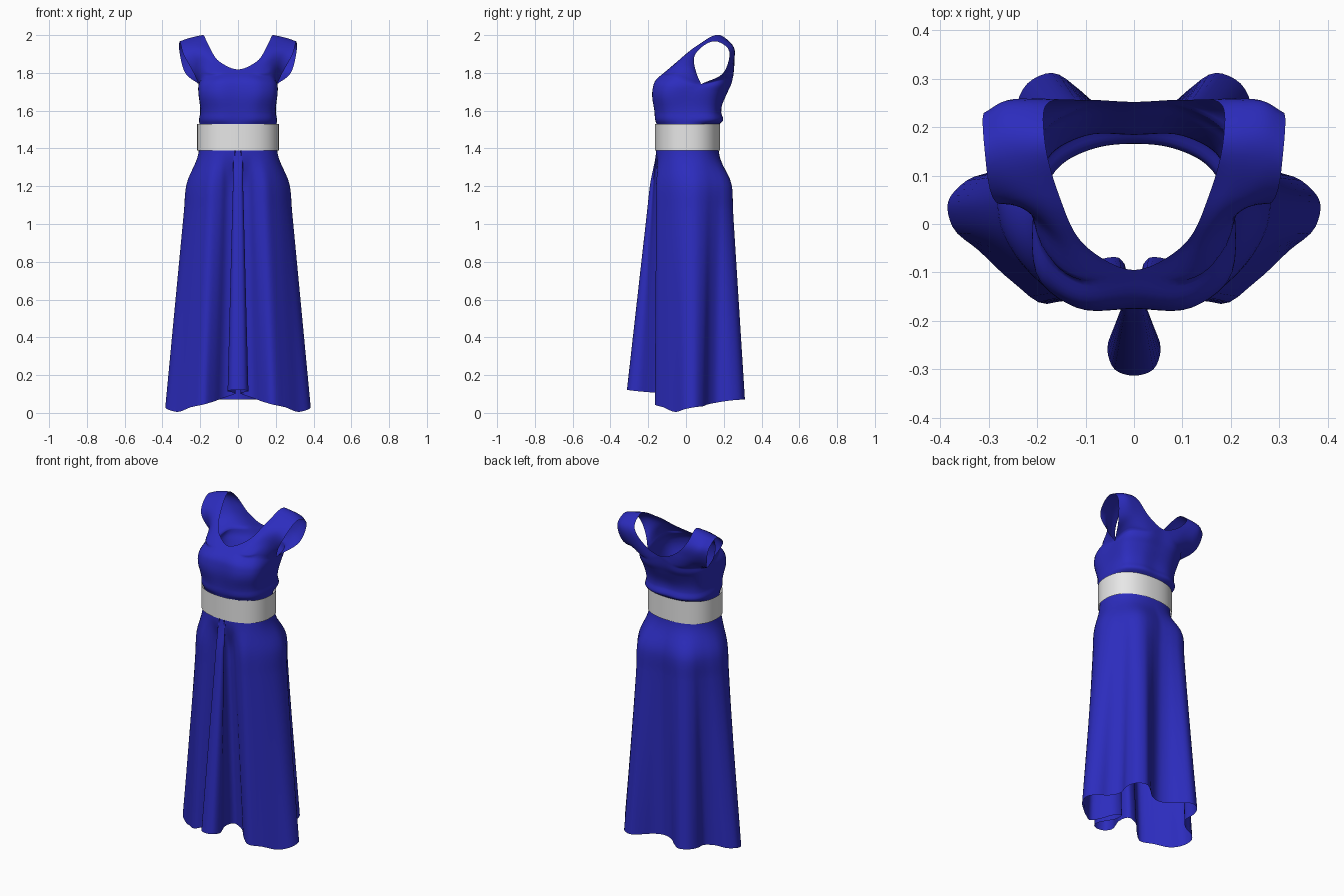
import bpy, bmesh, math
from mathutils import Vector

if "Cube" in bpy.data.objects:
    bpy.data.objects.remove(bpy.data.objects["Cube"])


def material(name, color):
    m = bpy.data.materials.new(name)
    m.diffuse_color = (*color, 1)
    m.use_nodes = True
    m.node_tree.nodes["Principled BSDF"].inputs["Base Color"].default_value = m.diffuse_color
    return m


BLUE = material("royal blue cloth", (0.025, 0.025, 0.51))
GREY = material("pale grey belt", (0.8, 0.8, 0.8))


def spline(points, n, symmetry=0.0):
    """Smooth curve through the points, n samples per span.
    symmetry 1 makes the ends cross the mirror plane smoothly."""
    p = [Vector(q) for q in points]

    def ghost(a, b):
        mirrored = Vector((2 * a.x - b.x, b.y, b.z))
        return (2 * a - b).lerp(mirrored, symmetry)

    p = [ghost(p[0], p[1])] + p + [ghost(p[-1], p[-2])]
    h = [max((b - a).length, 1e-5) for a, b in zip(p, p[1:])]
    slope = [None] + [((p[i + 1] - p[i]) / h[i] * h[i - 1] + (p[i] - p[i - 1]) / h[i - 1] * h[i])
                      / (h[i] + h[i - 1]) for i in range(1, len(p) - 1)]
    out = []
    for i in range(1, len(p) - 2):
        for k in range(n):
            t = k / n
            out.append(p[i] * (2*t**3 - 3*t*t + 1) + p[i + 1] * (3*t*t - 2*t**3)
                       + slope[i] * h[i] * (t**3 - 2*t*t + t) + slope[i + 1] * h[i] * (t**3 - t*t))
    return out + [p[-2].copy()]


def loft(rows, n, neck=False):
    """Grid whose columns run smoothly through matching points of the rows."""
    last = len(rows[0]) - 1
    cols = [spline(c, n, (1 - j / last) if neck else 0) for j, c in enumerate(zip(*rows))]
    return [list(r) for r in zip(*cols)]


def cloth(name, grids, mat):
    """Half of a part made of point grids, mirrored across x."""
    bm = bmesh.new()
    for g in grids:
        v = [[bm.verts.new(p) for p in row] for row in g]
        for a, b in zip(v, v[1:]):
            for j in range(len(a) - 1):
                bm.faces.new((a[j], a[j + 1], b[j + 1], b[j]))
    bmesh.ops.remove_doubles(bm, verts=bm.verts, dist=0.0004)
    bmesh.ops.recalc_face_normals(bm, faces=bm.faces)
    me = bpy.data.meshes.new(name)
    bm.to_mesh(me)
    bm.free()
    me.materials.append(mat)
    ob = bpy.data.objects.new(name, me)
    bpy.context.collection.objects.link(ob)
    mod = ob.modifiers.new("mirror", "MIRROR")
    mod.merge_threshold = 0.002
    for f in me.polygons:
        f.use_smooth = True
    return ob


def waist(angle, z, scale=1.0):
    """Rounded waist outline; angle 0 is the front centre."""
    s, c = math.sin(angle), -math.cos(angle)
    r = scale / (abs(s / 0.216) ** 2.3 + abs(c / 0.172) ** 2.3) ** (1 / 2.3)
    return (r * s, 0.008 + r * c, z)


def waist_under(points, z, scale):
    """Waist ring at the same angles as the given points."""
    return [waist(math.atan2(p[0], -(p[1] - .008)), z, scale) for p in points]


# Skirt: pleated hem (x, y, z) and hip (x, y), front centre to back centre
HEM = [(0, -.313, .12), (.04, -.30, .12), (.055, -.26, .115), (.035, -.20, .11),
       (.015, -.15, .105), (.03, -.07, .095), (.075, -.075, .08), (.13, -.13, .06),
       (.18, -.165, .045), (.25, -.12, .03), (.32, -.055, .005), (.375, -.005, .02),
       (.384, .045, .03), (.345, .09, .035), (.28, .115, .045), (.237, .165, .055),
       (.245, .23, .065), (.22, .29, .07), (.17, .312, .07), (.11, .275, .07),
       (.06, .23, .07), (0, .21, .07)]
HIP = [(0, -.19), (.02, -.187), (.027, -.175), (.018, -.165), (.01, -.15), (.02, -.125),
       (.05, -.125), (.09, -.15), (.14, -.157), (.19, -.12), (.235, -.07), (.268, 0),
       (.272, .05), (.255, .1), (.23, .14), (.208, .175), (.187, .205), (.155, .23),
       (.12, .24), (.08, .24), (.04, .235), (0, .23)]
hip = [Vector((x, y, 1.21)) for x, y in HIP]
low = [a.lerp(Vector(b), .12) for a, b in zip(hip, HEM)]
mid = [a.lerp(Vector(b), .5) for a, b in zip(hip, HEM)]
rows = [waist_under(HIP, 1.45, .94), waist_under(HIP, 1.375, .97), hip, low, mid, HEM]
cloth("skirt", [loft([spline(r, 4, 1) for r in rows], 6)], BLUE)

# Belt: flat upright band
N = 40
band = [[waist(math.pi * i / N, z) for i in range(N + 1)] for z in (1.39, 1.46, 1.53)]
cloth("belt", [band], GREY)

# Bodice: half rings from the waist to a line through neck and underarm
XY = [
    (1.55, [(0, -.162), (.1, -.156), (.172, -.11), (.206, .02), (.178, .145), (.1, .192), (0, .195)]),
    (1.59, [(0, -.165), (.1, -.16), (.175, -.11), (.2, .02), (.17, .145), (.1, .182), (0, .184)]),
    (1.70, [(0, -.174), (.12, -.172), (.192, -.12), (.207, .03), (.19, .16), (.1, .215), (0, .22)]),
]
rings = [waist_under(XY[0][1], z, .94) for z in (1.45, 1.52)]
rings += [[(x, y, z) for x, y in pts] for z, pts in XY]
rings.append([(0, -.163, 1.752), (.115, -.160, 1.75), (.19, -.112, 1.735), (.207, .05, 1.72),
              (.195, .175, 1.735), (.1, .234, 1.735), (0, .238, 1.745)])
rings.append([(0, -.095, 1.818), (.1, -.118, 1.792), (.175, -.07, 1.785), (.207, .08, 1.74),
              (.188, .19, 1.765), (.1, .243, 1.77), (0, .252, 1.815)])
K = 6
rings = [spline(r, K, 1) for r in rings]
front = rings[-1][:3 * K + 1]
back = rings[-1][3 * K:][::-1]

# Shoulder strap and cap sleeve: stations from neck edge to sleeve edge
STATIONS = [
    [(.095, -.05, 1.857), (.15, -.035, 1.86), (.195, .0, 1.85), (.235, .055, 1.80)],
    [(.155, .06, 1.945), (.195, .06, 1.945), (.24, .055, 1.93), (.285, .045, 1.89)],
    [(.185, .18, 2.0), (.225, .18, 1.992), (.27, .18, 1.98), (.309, .16, 1.967)],
    [(.183, .243, 1.95), (.225, .248, 1.945), (.27, .248, 1.935), (.312, .222, 1.93)],
    [(.1, .256, 1.855), (.16, .254, 1.85), (.23, .24, 1.835), (.285, .205, 1.81)],
]
strap = [front] + [spline(s, K) for s in STATIONS] + [back]
cloth("bodice", [loft(rings, 5), loft(strap, 6, neck=True)], BLUE)
